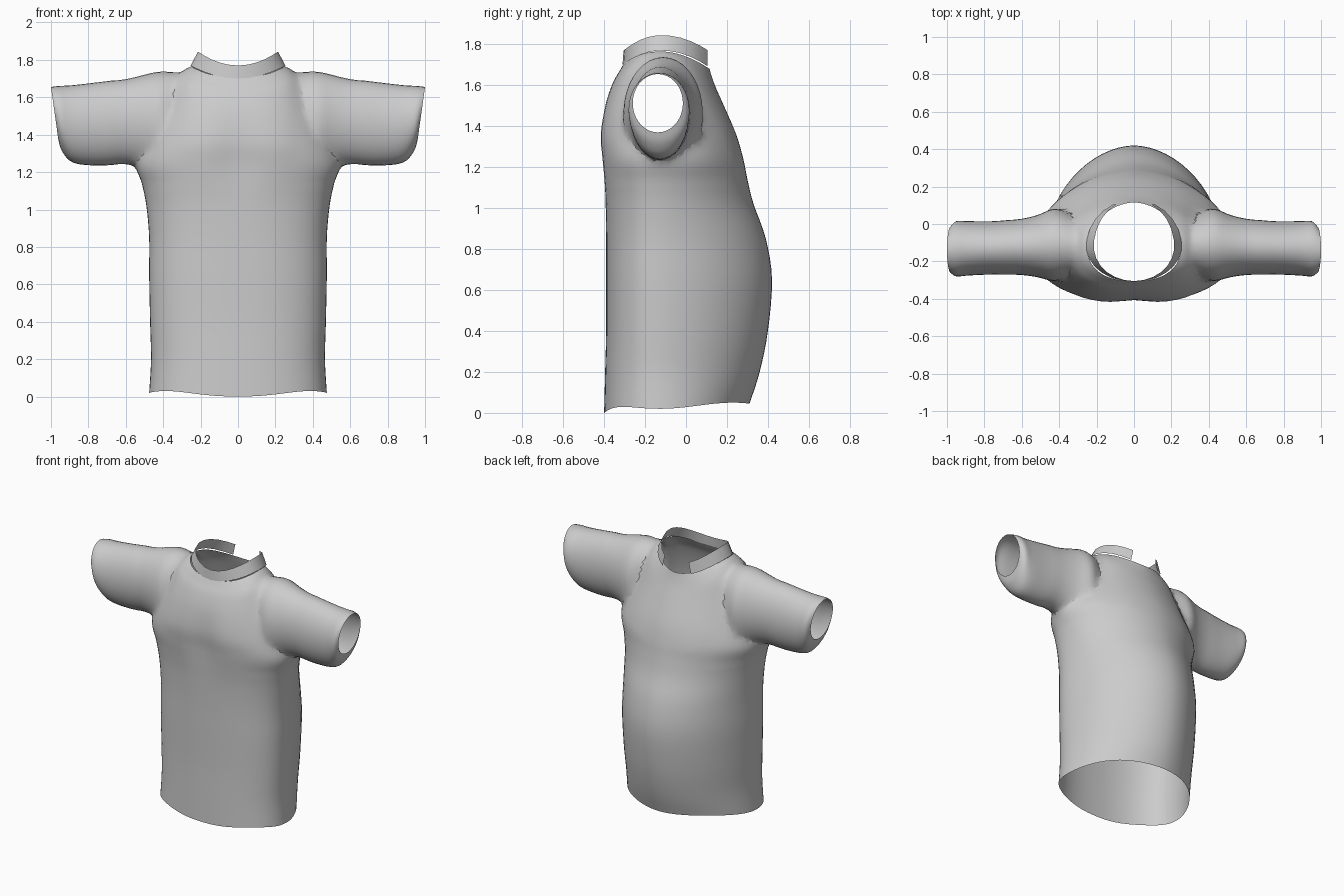
import bpy, bmesh, math
from mathutils import Vector

if "Cube" in bpy.data.objects:
    bpy.data.objects.remove(bpy.data.objects["Cube"])

fabric = bpy.data.materials.new("grey_fabric")
fabric.use_nodes = True
grey = (0.6, 0.6, 0.6, 1)
fabric.diffuse_color = grey
fabric.node_tree.nodes["Principled BSDF"].inputs["Base Color"].default_value = grey

MID = -0.12   # depth of the side seams
hubs = []     # cap centres, removed later to open the garment


def spline(keys, steps):
    """Smooth interpolation through tuples of ring measurements."""
    out = []
    for i in range(len(keys) - 1):
        a, b = keys[max(i - 1, 0)], keys[i]
        c, d = keys[i + 1], keys[min(i + 2, len(keys) - 1)]
        for k in range(steps):
            t = k / steps
            out.append([0.5 * (2 * q + (r - p) * t + (2 * p - 5 * q + 4 * r - s) * t * t
                               + (3 * q - p - 3 * r + s) * t ** 3)
                        for p, q, r, s in zip(a, b, c, d)])
    return out + [list(keys[-1])]


def add_object(name, bm):
    mesh = bpy.data.meshes.new(name)
    bm.to_mesh(mesh)
    bm.free()
    mesh.materials.append(fabric)
    obj = bpy.data.objects.new(name, mesh)
    bpy.context.collection.objects.link(obj)
    return obj


def loft(name, rings, closed=True):
    """Skin a list of point rings; closed rings also get fan caps."""
    bm = bmesh.new()
    rows = [[bm.verts.new(p) for p in ring] for ring in rings]
    n = len(rows[0])
    for a, b in zip(rows, rows[1:]):
        for i in range(n if closed else n - 1):
            j = (i + 1) % n
            bm.faces.new((a[i], a[j], b[j], b[i]))
    if closed:
        for row in (rows[0], rows[-1]):
            centre = sum((v.co for v in row), Vector()) / n
            hubs.append(centre)
            hub = bm.verts.new(centre)
            for i in range(n):
                bm.faces.new((row[i], row[(i + 1) % n], hub))
        bmesh.ops.recalc_face_normals(bm, faces=bm.faces)
    return add_object(name, bm)


def power(v, e):
    return math.copysign(abs(v) ** e, v)


def torso_point(t, half, front, back, z_side, z_front, z_back):
    c, s = math.cos(t), math.sin(t)
    e = 2 / (2.35 if s < 0 else 1.85)
    reach = MID - front if s < 0 else back - MID
    x, y = half * power(c, e), MID + reach * power(s, e)
    z = z_side * c * c + (z_front if s < 0 else z_back) * s * s
    z += 0.02 * math.sin(2 * t) ** 2 * max(0, 1 - z / 0.15)       # wavy hem
    if s < 0:                                                    # hollow of the chest
        y += 0.02 * math.exp(-(x / 0.1) ** 2 - ((z - 1.3) / 0.2) ** 2)
    return x, y, z


def angles(n):
    return [2 * math.pi * i / n for i in range(n)]


# Torso: half width, front, back, then height at side, front and back
torso_keys = [
    (0.475, -0.40, 0.31, 0.02, 0.0, 0.045),
    (0.465, -0.395, 0.36, 0.2, 0.2, 0.2),
    (0.47, -0.39, 0.40, 0.4, 0.4, 0.4),
    (0.475, -0.39, 0.42, 0.65, 0.65, 0.65),
    (0.475, -0.39, 0.39, 0.85, 0.85, 0.85),
    (0.49, -0.395, 0.33, 1.02, 1.02, 1.02),
    (0.515, -0.405, 0.30, 1.14, 1.14, 1.14),
    (0.55, -0.415, 0.28, 1.24, 1.24, 1.24),
    (0.50, -0.425, 0.245, 1.36, 1.36, 1.36),
    (0.43, -0.40, 0.185, 1.52, 1.5, 1.5),
    (0.36, -0.36, 0.145, 1.68, 1.61, 1.59),
    (0.30, -0.325, 0.125, 1.74, 1.67, 1.645),
    (0.25, -0.305, 0.115, 1.765, 1.705, 1.68),
]
shirt = loft("shirt_body", [[torso_point(t, *k) for t in angles(64)]
                            for k in spline(torso_keys, 4)])

# Sleeves: x, front, back, bottom, top, lean of the opening
sleeve_keys = [
    (0.25, -0.20, -0.04, 1.45, 1.72, 0),
    (0.40, -0.31, 0.09, 1.20, 1.745, 0),
    (0.50, -0.29, 0.055, 1.215, 1.725, 0),
    (0.60, -0.275, 0.03, 1.24, 1.70, 0),
    (0.75, -0.27, 0.015, 1.235, 1.68, 0),
    (0.88, -0.275, 0.015, 1.25, 1.665, 0),
    (0.95, -0.28, 0.015, 1.31, 1.66, 0.01),
    (0.98, -0.26, -0.015, 1.37, 1.655, 0.02),
]
bpy.context.view_layer.objects.active = shirt
for side, label in ((1, "left"), (-1, "right")):
    rings = []
    for x, front, back, low, high, lean in spline(sleeve_keys, 4):
        rings.append([(side * (x + lean * math.sin(t)),
                       (front + back) / 2 + (back - front) / 2 * math.cos(t),
                       (low + high) / 2 + (high - low) / 2 * math.sin(t))
                      for t in angles(36)])
    sleeve = loft(label + "_sleeve", rings)
    mod = shirt.modifiers.new("join_sleeve", "BOOLEAN")
    mod.operation, mod.solver, mod.object = "UNION", "EXACT", sleeve
    bpy.ops.object.modifier_apply(modifier=mod.name)
    bpy.data.objects.remove(sleeve)

# Open the hem, neck and cuffs, then soften the armhole seams
bm = bmesh.new()
bm.from_mesh(shirt.data)
caps = [v for v in bm.verts if any((v.co - h).length < 0.001 for h in hubs)]
bmesh.ops.delete(bm, geom=caps, context="VERTS")
bmesh.ops.remove_doubles(bm, verts=bm.verts, dist=0.003)
seam = [v for v in bm.verts if 0.28 < abs(v.co.x) < 0.66 and v.co.z > 1.12
        and not v.is_boundary]
for _ in range(5):
    bmesh.ops.smooth_vert(bm, verts=seam, factor=0.5,
                          use_axis_x=True, use_axis_y=True, use_axis_z=True)
bm.to_mesh(shirt.data)
bm.free()

# Collar: a leaning band with a gap at the back
start, end, count = math.radians(116), math.radians(424), 22
sweep = [start + (end - start) * i / count for i in range(count + 1)]
collar_rings = []
for half, front, back, z_side, z_front, z_back in (
        (0.255, -0.31, 0.13, 1.77, 1.70, 1.675),
        (0.215, -0.305, 0.13, 1.845, 1.77, 1.755)):
    collar_rings.append([(half * math.cos(t),
                          MID + (MID - front if math.sin(t) < 0 else back - MID) * math.sin(t),
                          z_side + ((z_front if math.sin(t) < 0 else z_back) - z_side)
                          * math.sin(t) ** 2) for t in sweep])
collar = loft("collar", collar_rings, closed=False)

for obj in (shirt, collar):
    bpy.ops.object.select_all(action="DESELECT")
    obj.select_set(True)
    bpy.context.view_layer.objects.active = obj
    bpy.ops.object.shade_smooth_by_angle(angle=math.radians(30))
